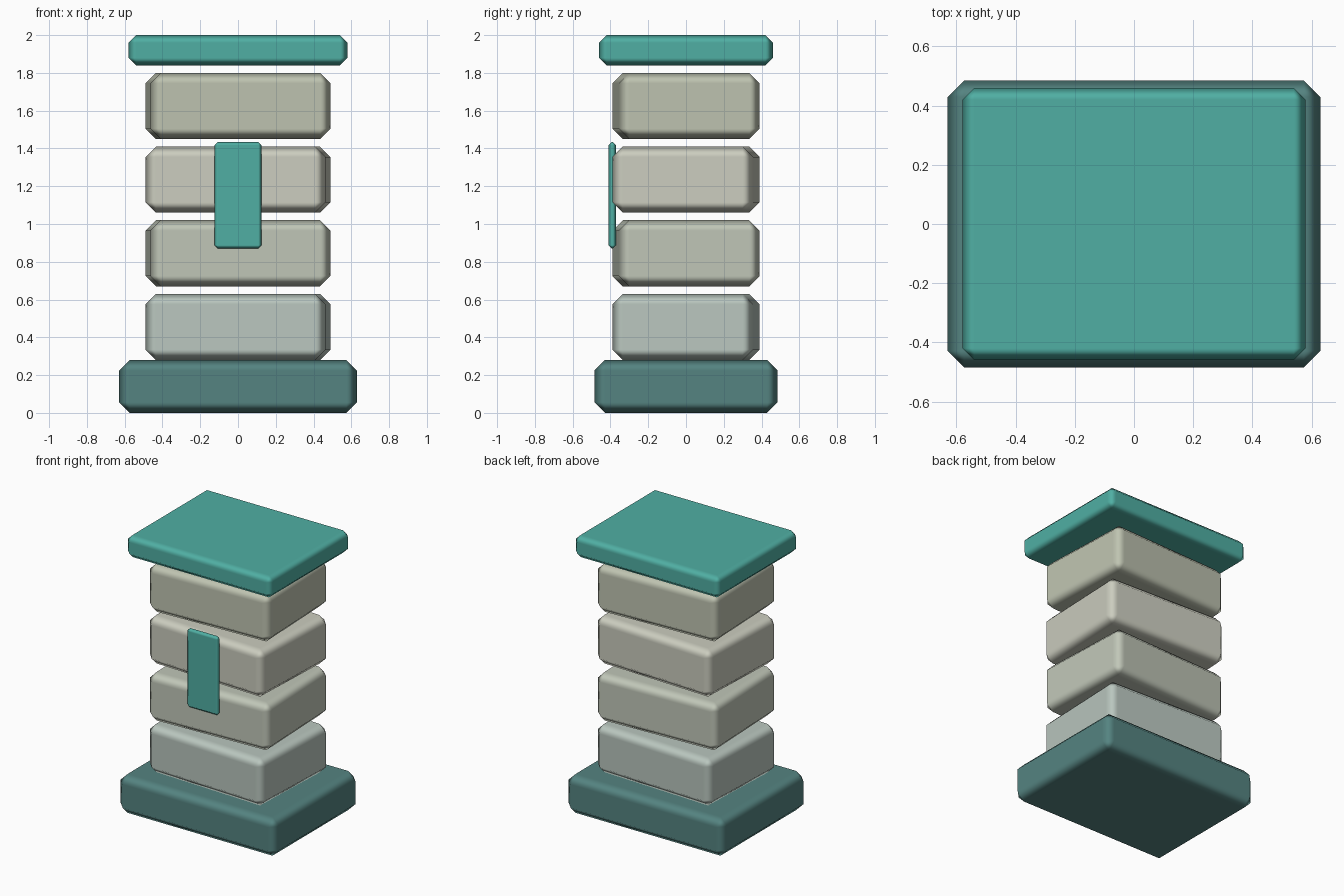
import bpy, bmesh
from mathutils import Matrix

if "Cube" in bpy.data.objects:
    bpy.data.objects.remove(bpy.data.objects["Cube"])


def material(name, rgb):
    m = bpy.data.materials.new(name)
    m.diffuse_color = (*rgb, 1)
    m.use_nodes = True
    m.node_tree.nodes["Principled BSDF"].inputs["Base Color"].default_value = m.diffuse_color
    return m


def block(name, half_x, half_y, z0, z1, chamfer, mat, y=0.0, turn=0.0):
    """Chamfered, softly shaded box between two heights."""
    bm = bmesh.new()
    bmesh.ops.create_cube(bm, size=1, matrix=Matrix.Diagonal(
        (half_x * 2, half_y * 2, z1 - z0, 1)))
    for f in bm.faces:
        f.smooth = True
    mesh = bpy.data.meshes.new(name)
    bm.to_mesh(mesh)
    bm.free()
    mesh.materials.append(mat)
    obj = bpy.data.objects.new(name, mesh)
    bpy.context.collection.objects.link(obj)
    obj.location = (0, y, (z0 + z1) / 2)
    obj.rotation_euler.z = turn
    bev = obj.modifiers.new("chamfer", 'BEVEL')
    bev.width = chamfer
    bev.segments = 1
    bev.harden_normals = True
    return obj


teal = material("teal", (0.08, 0.43, 0.37))
dark_teal = material("dark_teal", (0.09, 0.23, 0.22))
stones = [material(f"stone_{i}", c) for i, c in enumerate([
    (0.49, 0.57, 0.52), (0.53, 0.57, 0.48), (0.60, 0.61, 0.52), (0.52, 0.55, 0.44)])]

# plinth and cap
block("base_plinth", 0.63, 0.485, 0.0, 0.28, 0.056, dark_teal)
block("cap_slab", 0.58, 0.46, 1.84, 2.0, 0.04, teal)

# stacked stones, each turned slightly the other way
for i, mat in enumerate(stones):
    z = 0.28 + 0.39 * i
    block(f"stone_course_{i + 1}", 0.477, 0.373, z, z + 0.35, 0.055, mat,
          turn=0.04 if i % 2 else -0.04)

# inlaid plate on the front
block("front_plate", 0.125, 0.02, 0.87, 1.435, 0.018, teal, y=-0.39)
